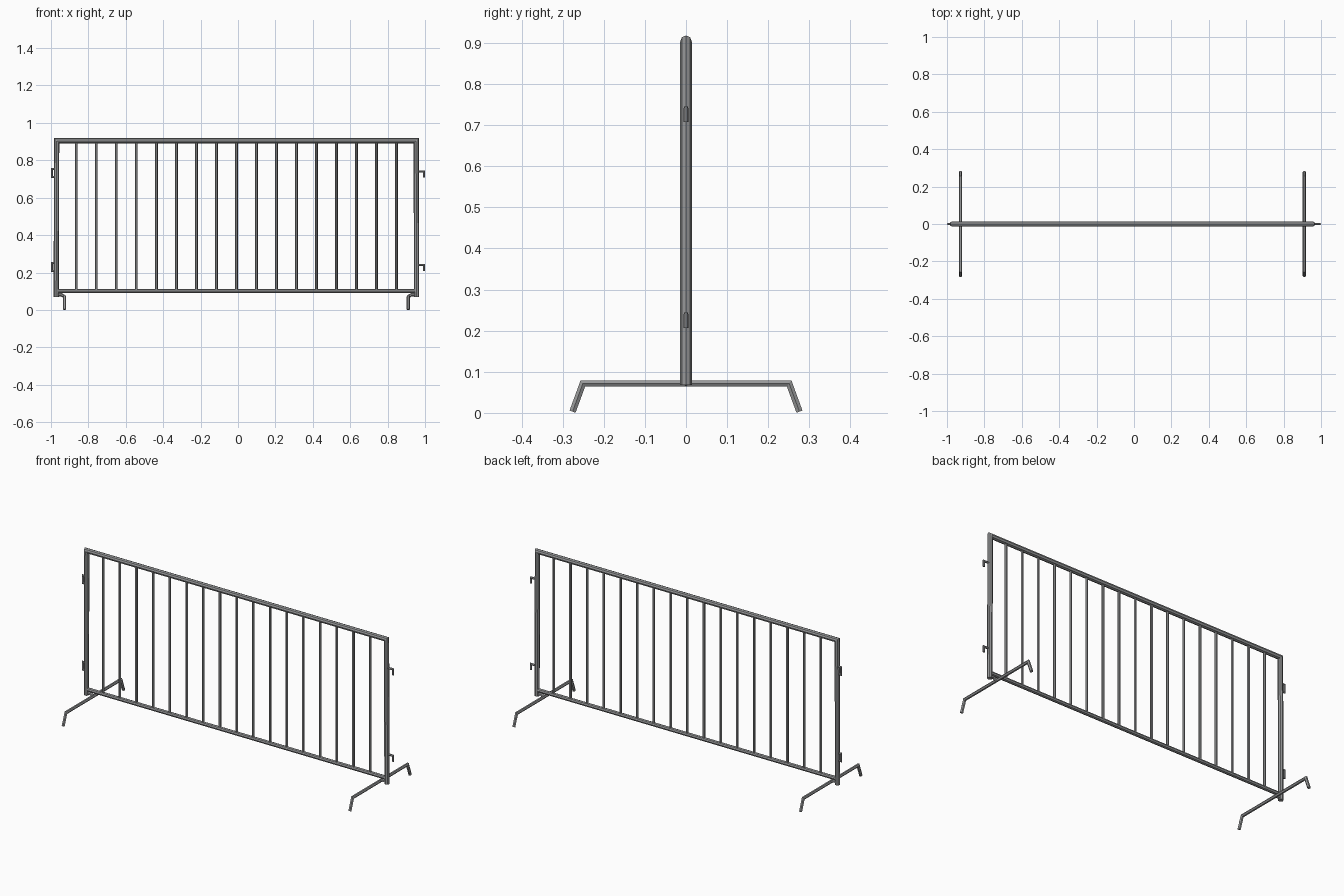
import bpy, bmesh, math
from mathutils import Vector

if "Cube" in bpy.data.objects:
    bpy.data.objects.remove(bpy.data.objects["Cube"])

steel = bpy.data.materials.new("galvanised grey")
steel.diffuse_color = (0.31, 0.315, 0.32, 1)
steel.use_nodes = True
steel.node_tree.nodes["Principled BSDF"].inputs["Base Color"].default_value = steel.diffuse_color


def tube(name, points, r, normal, sides=6, turn=0.0):
    """Sweep a polygon along a flat path with mitred corners and capped ends.
    normal is the direction perpendicular to the plane of the path."""
    pts = [Vector(p) for p in points]
    n = Vector(normal)
    bm = bmesh.new()
    rings = []
    for i, p in enumerate(pts):
        t_in = (p - pts[max(i - 1, 0)]).normalized() if i else (pts[1] - p).normalized()
        t_out = (pts[i + 1] - p).normalized() if i < len(pts) - 1 else t_in
        t = (t_in + t_out).normalized()
        side = t.cross(n) / t.dot(t_in)
        ring = []
        for k in range(sides):
            a = 2 * math.pi * k / sides + math.radians(turn)
            ring.append(bm.verts.new(p + side * r * math.cos(a) + n * r * math.sin(a)))
        rings.append(ring)
    for a, b in zip(rings, rings[1:]):
        for k in range(sides):
            j = (k + 1) % sides
            bm.faces.new((a[k], a[j], b[j], b[k]))
    bm.faces.new(rings[0])
    bm.faces.new(rings[-1])
    bmesh.ops.recalc_face_normals(bm, faces=bm.faces)
    mesh = bpy.data.meshes.new(name)
    bm.to_mesh(mesh)
    bm.free()
    mesh.materials.append(steel)
    obj = bpy.data.objects.new(name, mesh)
    bpy.context.collection.objects.link(obj)
    return obj


Y = (0, 1, 0)
X = (1, 0, 0)
CX = -0.0085        # middle of the frame
TOP, LOW = 0.904, 0.101

# Outer frame: two posts and top rail as one bent tube
tube("outer_frame", [(CX - 0.9635, 0, 0.068), (CX - 0.961, 0, TOP),
                     (CX + 0.961, 0, TOP), (CX + 0.9635, 0, 0.068)], 0.014, Y, 8)

# Bottom rail
tube("bottom_rail", [(CX - 0.962, 0, LOW), (CX + 0.962, 0, LOW)], 0.0115, Y, 8)

# Upright bars
for i in range(17):
    x = CX + (i - 8) * 0.107
    tube(f"upright_bar_{i + 1}", [(x, 0, LOW), (x, 0, TOP)], 0.0075, Y)

# Feet: cross bar with bent ends, joined to each post by a short stub
for label, s in (("left", -1), ("right", 1)):
    x = CX + s * 0.919
    tube(f"{label}_foot", [(x, -0.276, 0.003), (x, -0.251, 0.0715),
                           (x, 0.251, 0.0715), (x, 0.276, 0.003)], 0.009, X, 6, 30)
    tube(f"{label}_foot_stub", [(CX + s * 0.96, 0, 0.081), (CX + s * 0.935, 0, 0.081),
                                (x, 0, 0.0715)], 0.0085, Y)

# Linking parts: open loops on the left post, hooks on the right post
for label, z in (("upper", 0.708), ("lower", 0.207)):
    tube(f"{label}_loop", [(-0.97, 0, z + 0.045), (-0.9945, 0, z + 0.045),
                           (-0.9945, 0, z + 0.002), (-0.97, 0, z + 0.002)], 0.006, Y, 6, 30)
    tube(f"{label}_hook", [(0.955, 0, z + 0.033), (0.9945, 0, z + 0.033),
                           (0.9945, 0, z)], 0.006, Y, 6, 30)
